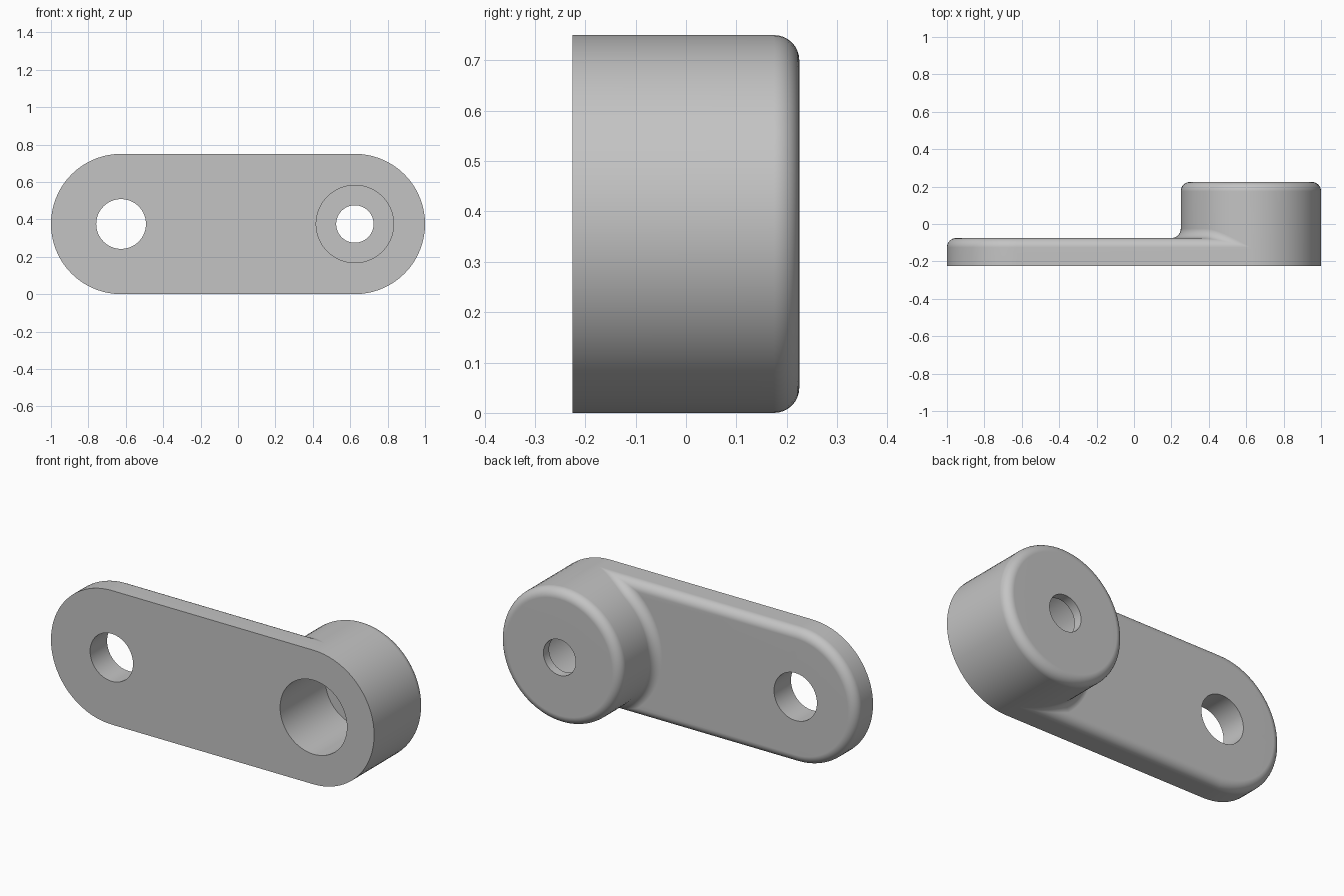
import bpy, bmesh
from math import sin, cos, asin, sqrt, pi, copysign
from mathutils import Vector

cube = bpy.data.objects.get("Cube")
if cube:
    bpy.data.objects.remove(cube)

R, F = 0.375, 0.05                 # end radius, edge and fillet radius
CX, CZ = 0.625, R                  # boss axis (the plate hole is at -CX)
FRONT, EDGE, BACK = -0.225, -0.125, 0.225
BORE, LIP_HOLE, PLATE_HOLE = 0.207, 0.1, 0.133
STEPS = 8

bm = bmesh.new()


def skin(rows, closed=False):
    """Quads between successive rows of points."""
    grid = [[bm.verts.new(p) for p in row] for row in rows]
    for a, b in zip(grid, grid[1:]):
        n = len(a)
        for i in range(n if closed else n - 1):
            k = (i + 1) % n
            bm.faces.new((a[i], a[k], b[k], b[i]))


def fill(loops, normal):
    """Flat face bounded by the first loop, with the others as holes."""
    edges = []
    for loop in loops:
        vs = [bm.verts.new(p) for p in loop]
        edges += [bm.edges.new((vs[i - 1], vs[i])) for i in range(len(vs))]
    bmesh.ops.triangle_fill(bm, edges=edges, normal=normal, use_beauty=True)


def ring(angles, cx, r, y):
    """Points round an axis along y; angle 0 points to -x."""
    return [Vector((cx - r * cos(t), y, CZ + r * sin(t))) for t in angles]


def fillet_arc(t):
    """Rolling-ball arc from the boss wall to the rounded plate."""
    rise = (R + F) * sin(t)
    u = copysign(min(max(0, abs(rise) - (R - F)), 2 * F), rise)
    up = sqrt(max(0, 4 * F * F - u * u))
    centre = Vector((CX - (R + F) * cos(t), EDGE + up, CZ + rise))
    to_boss = Vector((cos(t), 0, -sin(t)))
    to_plate = Vector((0, -up, -u)) / (2 * F)
    return [centre + F * to_boss.lerp(to_plate, i / STEPS).normalized()
            for i in range(STEPS + 1)]


# Angles: the fillet columns land on the rows of the rounded plate edge
psis = [pi / 2 * i / STEPS for i in range(STEPS + 1)]
band = [asin(min(1, (R - F + 2 * F * sin(p)) / (R + F))) for p in psis]
flat = [band[0] * i / 12 for i in range(-11, 12)]
left = [-t for t in reversed(band)] + flat + band
right = [pi / 2 + pi * i / 36 for i in range(37)]
boss = left + right[1:-1]
end = [pi / 2 - pi * i / 36 for i in range(37)]
full = [2 * pi * i / 64 for i in range(64)]

# Fillet between boss and plate
arcs = [fillet_arc(t) for t in left]
skin(arcs)

# Boss wall
skin([[a[0] for a in arcs], ring(left, CX, R, BACK - F)])
skin([ring(right, CX, R, y) for y in (FRONT, EDGE, BACK - F)])

# Boss rounded rim, back face, lip hole and counterbore
profile = [(R - F + F * cos(p), BACK - F + F * sin(p)) for p in psis]
profile += [(LIP_HOLE, BACK), (LIP_HOLE, BACK - F), (BORE, BACK - F), (BORE, FRONT)]
skin([ring(boss, CX, r, y) for r, y in profile], closed=True)

# Plate side and its rounded back edge
rows = [[Vector((CX, FRONT, 2 * R))] + ring(end, -CX, R, FRONT) + [Vector((CX, FRONT, 0))]]
for p, t in reversed(list(zip(psis, band))):
    rows.append([fillet_arc(t)[-1]]
                + ring(end, -CX, R - F + F * sin(p), EDGE + F * cos(p))
                + [fillet_arc(-t)[-1]])
skin(rows)

# Plate hole, plate back and the front face
hole_front = ring(full, -CX, PLATE_HOLE, FRONT)
hole_back = ring(full, -CX, PLATE_HOLE, EDGE + F)
skin([hole_front, hole_back], closed=True)
fill([rows[-1] + [fillet_arc(t)[-1] for t in flat], hole_back], (0, 1, 0))
outline = ring(end, -CX, R, FRONT) + ring(reversed(right), CX, R, FRONT)
fill([outline, hole_front, ring(boss, CX, BORE, FRONT)], (0, -1, 0))

bmesh.ops.remove_doubles(bm, verts=bm.verts[:], dist=0.0001)
bmesh.ops.recalc_face_normals(bm, faces=bm.faces[:])
mesh = bpy.data.meshes.new("link_arm")
bm.to_mesh(mesh)
bm.free()

arm = bpy.data.objects.new("link_arm", mesh)
bpy.context.collection.objects.link(arm)

# Plain grey finish
grey = bpy.data.materials.new("plain_grey")
grey.use_nodes = True
colour = (0.55, 0.55, 0.55, 1)
grey.diffuse_color = colour
grey.node_tree.nodes["Principled BSDF"].inputs["Base Color"].default_value = colour
mesh.materials.append(grey)

# Smooth shading with crisp hole and front edges
bpy.ops.object.select_all(action="DESELECT")
arm.select_set(True)
bpy.context.view_layer.objects.active = arm
bpy.ops.object.shade_smooth_by_angle(angle=pi / 6)
weighted = arm.modifiers.new("even_shading", "WEIGHTED_NORMAL")
weighted.keep_sharp = True
